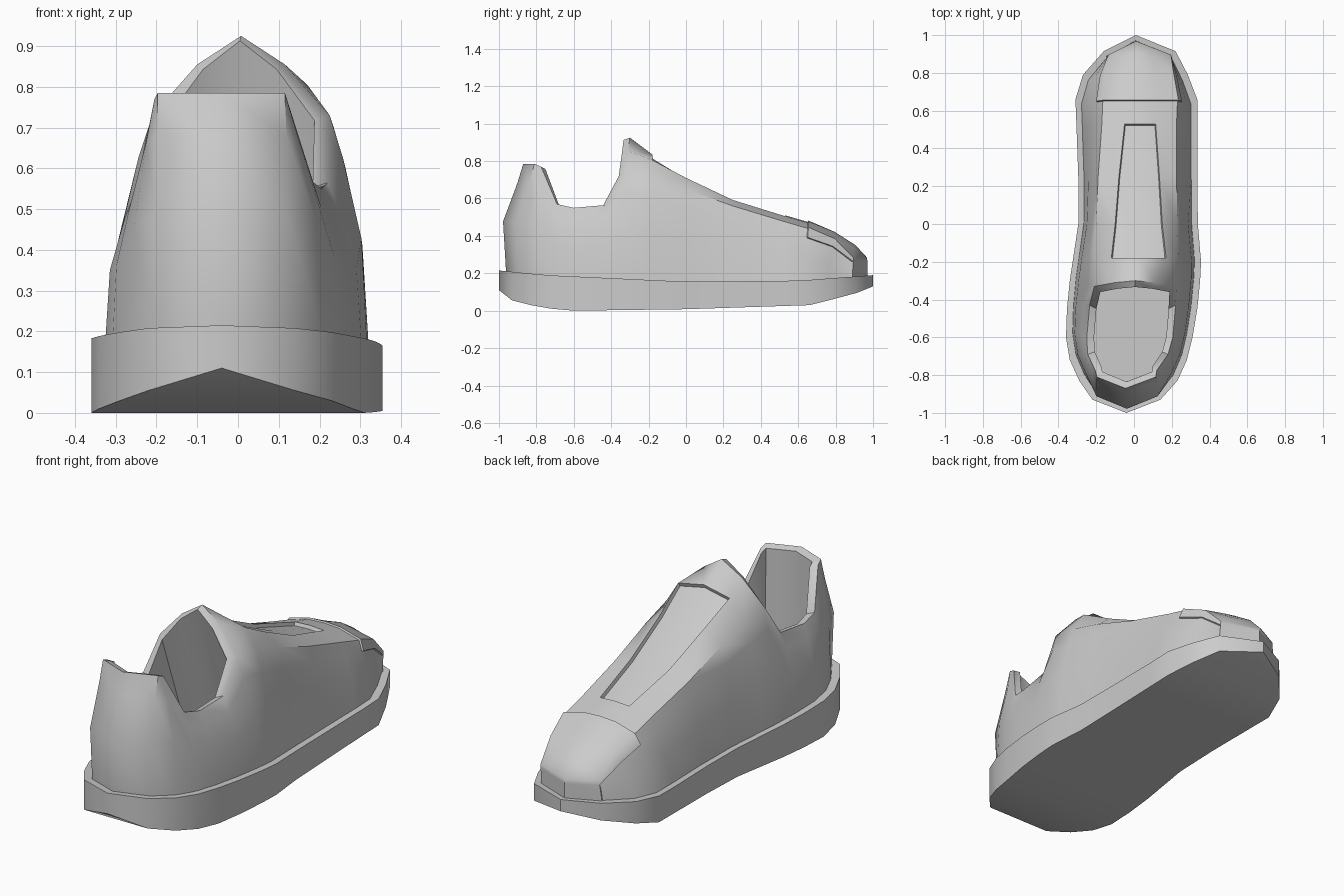
import bpy, bmesh

if "Cube" in bpy.data.objects:
    bpy.data.objects.remove(bpy.data.objects["Cube"])

# Stations toe to heel: sole right x, sole left x, sole y, top right x, top left x, top y, top z
STATIONS = [
    (.22, -.16, .915, .19, -.13, .89, .28),
    (.285, -.27, .79, .205, -.15, .79, .38),
    (.335, -.31, .66, .23, -.165, .65, .44),
    (.335, -.305, .53, .225, -.17, .53, .475),
    (.336, -.295, .25, .225, -.19, .25, .56),
    (.338, -.295, 0, .23, -.2, 0, .65),
    (.355, -.325, -.2, .235, -.21, -.18, .70),
    (.35, -.34, -.3, .225, -.21, -.33, .73),
    (.335, -.355, -.45, .22, -.235, -.43, .565),
    (.31, -.36, -.6, .205, -.25, -.6, .55),
    (.28, -.34, -.72, .18, -.245, -.69, .57),
    (.23, -.29, -.83, .12, -.205, -.775, .77),
    (.14, -.22, -.93, .115, -.197, -.81, .785),
]
TOE = ((.01, 1.0), (.01, .96, .28))
HEEL = ((-.04, -1.0), (-.045, -.87, .785))
# Instep rows: left x, right x, edge z, centre z
INSTEP = [
    (-.06, .09, .33, .345), (-.06, .11, .40, .415), (-.06, .12, .47, .475),
    (-.05, .115, .505, .51), (-.08, .135, .592, .605), (-.10, .15, .71, .725),
    (-.12, .17, .805, .835), (-.10, .115, .855, .925),
]
SOLE_TOP = [(-1, .215), (-.75, .19), (0, .155), (.6, .16), (1, .19)]
SOLE_BOTTOM = [(-1, .11), (-.93, .055), (-.77, .015), (-.6, 0), (0, .008),
               (.67, .03), (.93, .1), (1, .13)]
N = len(STATIONS)


def lerp(a, b, t):
    return a + (b - a) * t


def height(table, y):
    for (y0, z0), (y1, z1) in zip(table, table[1:]):
        if y <= y1:
            return lerp(z0, z1, (y - y0) / (y1 - y0))
    return table[-1][1]


def finish(bm, name):
    bmesh.ops.recalc_face_normals(bm, faces=bm.faces[:])
    me = bpy.data.meshes.new(name)
    bm.to_mesh(me)
    bm.free()
    ob = bpy.data.objects.new(name, me)
    bpy.context.collection.objects.link(ob)
    bpy.ops.object.select_all(action='DESELECT')
    ob.select_set(True)
    bpy.context.view_layer.objects.active = ob
    bpy.ops.object.shade_smooth_by_angle(angle=0.78)


def bridge(bm, a, b):
    n = len(a)
    return [bm.faces.new((a[i], a[(i + 1) % n], b[(i + 1) % n], b[i])) for i in range(n)]


# Closed outlines: toe, right side, heel, left side
outline = ([TOE[0]] + [(s[0], s[2]) for s in STATIONS] + [HEEL[0]]
           + [(s[1], s[2]) for s in reversed(STATIONS)])
tops = ([TOE[1]] + [(s[3], s[5], s[6]) for s in STATIONS] + [HEEL[1]]
        + [(s[4], s[5], s[6]) for s in reversed(STATIONS)])
C = len(outline)

# Sole
bm = bmesh.new()
low = [bm.verts.new((x, y, height(SOLE_BOTTOM, y))) for x, y in outline]
high = [bm.verts.new((x, y, height(SOLE_TOP, y))) for x, y in outline]
bridge(bm, low, high)
for ring in (low, high):
    bm.faces.new((ring[0], ring[1], ring[-1]))
    for i in range(1, N):
        bm.faces.new((ring[i], ring[i + 1], ring[C - i - 1], ring[C - i]))
    bm.faces.new((ring[N], ring[N + 1], ring[N + 2]))
finish(bm, "sole")

# Upper side walls, bulging at the heel and straighter towards the toe
bm = bmesh.new()
rings = []
for t_back, t_front, t_z in ((0, 0, 0), (.15, .33, .47), (.65, .74, .82), (1, 1, 1)):
    ring = []
    for (x, y), (tx, ty, tz) in zip(outline, tops):
        t_xy = lerp(t_back, t_front, min(1, max(0, (y + .3) / .5)))
        bulge = .03 if y < -.9 and t_z == .47 else 0
        bx, by = x * .905, y * .962
        ring.append(bm.verts.new((lerp(bx, tx, t_xy), lerp(by, ty, t_xy) - bulge,
                                  lerp(height(SOLE_TOP, y) - .01, tz, t_z))))
    rings.append(ring)
walls = [bridge(bm, a, b) for a, b in zip(rings, rings[1:])]
top = rings[-1]

# Instep and toe top
rows = []
for i, (lx, rx, ze, zc) in enumerate(INSTEP):
    y = STATIONS[i][5] + (.02 if i == 7 else 0)
    peak = .01 if i in (0, 7) else 0
    mid = [bm.verts.new(p) for p in ((lx, y, ze), ((lx + rx) / 2, y + peak, zc), (rx, y, ze))]
    rows.append([top[C - 1 - i]] + mid + [top[1 + i]])
toe_fan = [bm.faces.new((top[0], rows[0][k], rows[0][k + 1])) for k in range(4)]
instep = [[bm.faces.new((a[k], b[k], b[k + 1], a[k + 1])) for k in range(4)]
          for a, b in zip(rows, rows[1:])]

# Collar rim, lining running forward under the instep, and insole
rim = rows[7] + top[9:C - 8]
inner, floor = [], []
for v in rim:
    x, y, z = v.co
    ix, iy = (x + .01) * .84 - .01, (y + .58) * .88 - .58
    inner.append(bm.verts.new((ix, iy, z - .012)))
    floor.append(bm.verts.new((ix * 1.05, iy + (.2 if y > -.4 else 0), .2)))
bridge(bm, rim, inner)
bridge(bm, inner, floor)
bm.faces.new(floor)
bmesh.ops.recalc_face_normals(bm, faces=bm.faces[:])

# Sunken instep panel and raised toe cap
panel = [f for r in instep[3:6] for f in r[1:3]]
cap = toe_fan + [f for r in instep[:2] for f in r]
for level, column in ((0, 0), (1, 0), (2, 0), (2, 1), (2, 2)):
    cap += [walls[level][column], walls[level][C - 1 - column]]
bmesh.ops.inset_region(bm, faces=panel, thickness=.003, depth=-.018, use_even_offset=True)
bmesh.ops.inset_region(bm, faces=cap, thickness=.002, depth=.008, use_even_offset=True)
finish(bm, "upper")
